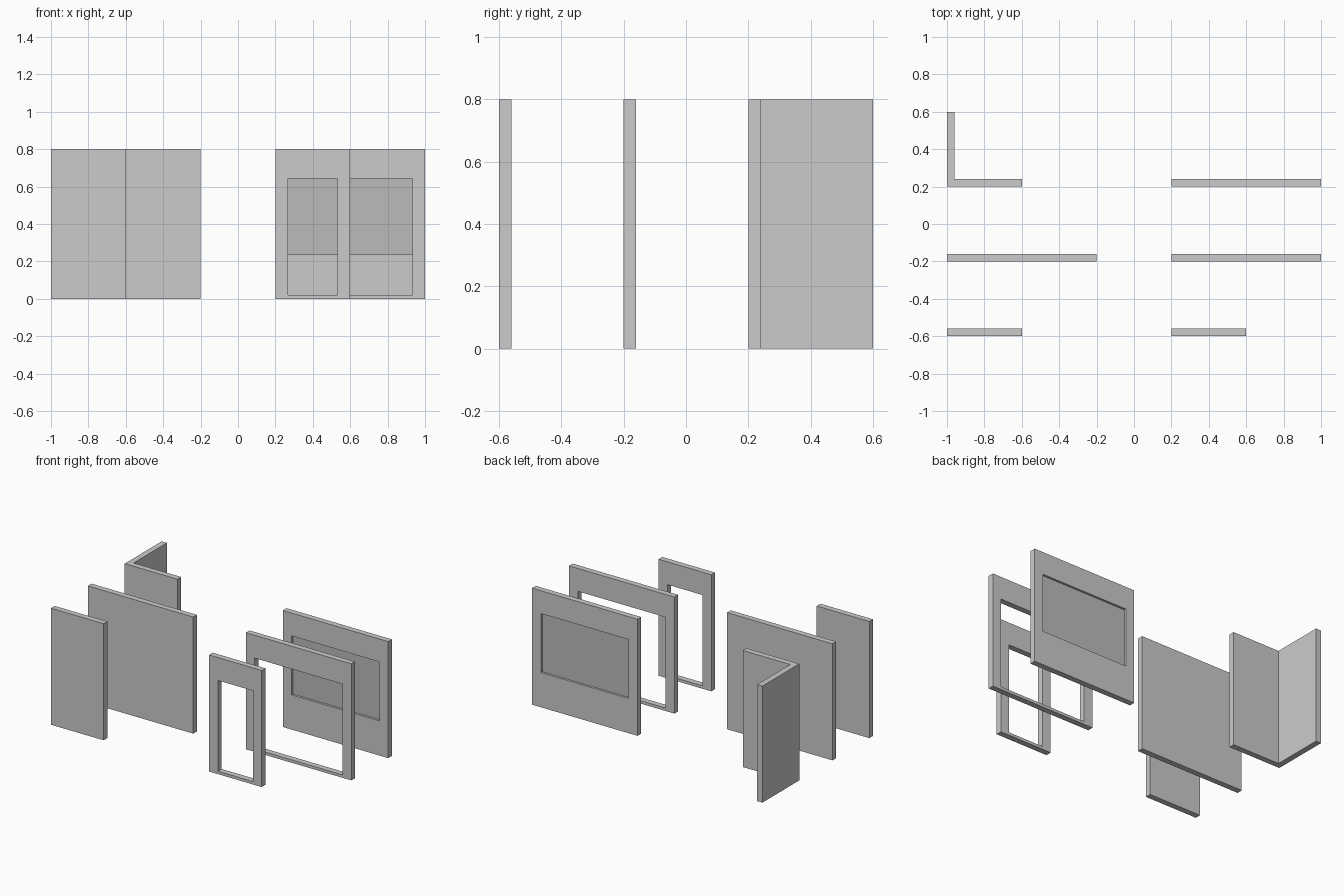
import bpy, bmesh

if "Cube" in bpy.data.objects:
    bpy.data.objects.remove(bpy.data.objects["Cube"])

H, T = 0.8, 0.04            # wall height and thickness
MARGIN, HEAD = 0.067, 0.643  # side border and top of openings


def finish(name, bm):
    bmesh.ops.recalc_face_normals(bm, faces=bm.faces)
    mesh = bpy.data.meshes.new(name)
    bm.to_mesh(mesh)
    bm.free()
    obj = bpy.data.objects.new(name, mesh)
    bpy.context.collection.objects.link(obj)
    return obj


def prism(name, outline, z0=0.0, z1=H):
    """Extrude a plan outline upward."""
    bm = bmesh.new()
    face = bm.faces.new([bm.verts.new((x, y, z0)) for x, y in outline])
    top = bmesh.ops.extrude_face_region(bm, geom=[face])["geom"]
    verts = [v for v in top if isinstance(v, bmesh.types.BMVert)]
    bmesh.ops.translate(bm, verts=verts, vec=(0, 0, z1 - z0))
    return finish(name, bm)


def panel(name, x0, x1, y0, y1, z0=0.0, z1=H):
    return prism(name, [(x0, y0), (x1, y0), (x1, y1), (x0, y1)], z0, z1)


def framed_wall(name, x0, x1, y, sill):
    """Wall with a rectangular opening, made of four linked rings."""
    bm = bmesh.new()

    def ring(a, b, low, high, depth):
        pts = ((a, low), (b, low), (b, high), (a, high))
        return [bm.verts.new((x, depth, z)) for x, z in pts]

    hole = (x0 + MARGIN, x1 - MARGIN, sill, HEAD)
    rings = [ring(x0, x1, 0, H, y), ring(*hole, y),
             ring(*hole, y + T), ring(x0, x1, 0, H, y + T)]
    for r, s in zip(rings, rings[1:] + rings[:1]):
        for i in range(4):
            j = (i + 1) % 4
            bm.faces.new((r[i], r[j], s[j], s[i]))
    return finish(name, bm)


# Solid wall modules
panel("half_wall", -1, -0.6, -0.6, -0.6 + T)
panel("full_wall", -1, -0.2, -0.2, -0.2 + T)
prism("corner_wall", [(-1, 0.2), (-0.6, 0.2), (-0.6, 0.2 + T),
                      (-1 + T, 0.2 + T), (-1 + T, 0.6), (-1, 0.6)])

# Walls with openings
framed_wall("narrow_doorway_wall", 0.2, 0.6, -0.6, 0.02)
framed_wall("wide_doorway_wall", 0.2, 1.0, -0.2, 0.02)
framed_wall("window_wall", 0.2, 1.0, 0.2, 0.238)

# Darker pane set halfway into the window opening
pane = panel("window_pane", 0.2 + MARGIN, 1 - MARGIN, 0.215, 0.225, 0.238, HEAD)
glass = bpy.data.materials.new("dark_pane")
glass.diffuse_color = (0.5, 0.5, 0.5, 1)
glass.use_nodes = True
glass.node_tree.nodes["Principled BSDF"].inputs["Base Color"].default_value = glass.diffuse_color
pane.data.materials.append(glass)
